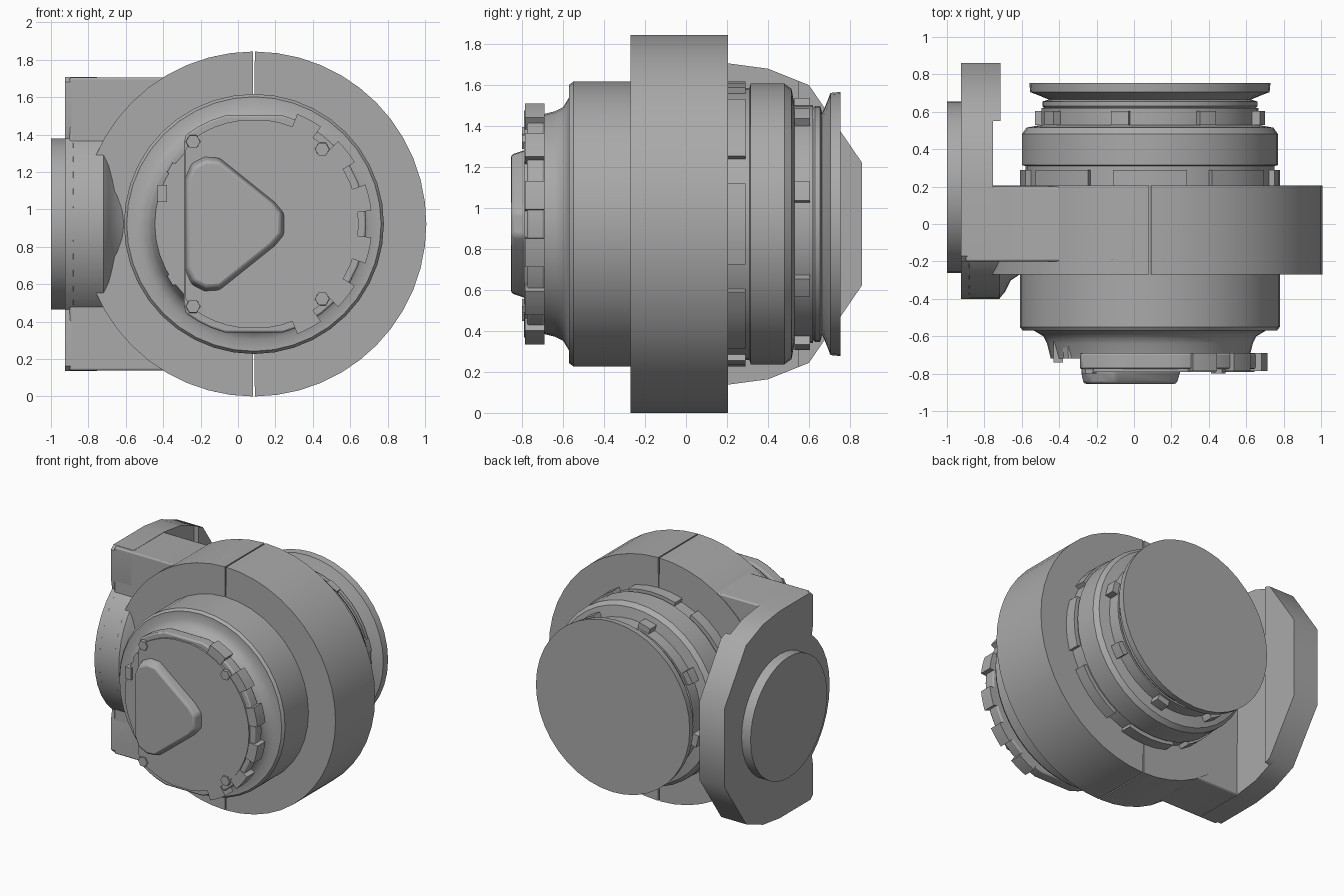
import bpy, bmesh, math
from math import cos, sin, pi, radians

if "Cube" in bpy.data.objects:
    bpy.data.objects.remove(bpy.data.objects["Cube"])

grey = bpy.data.materials.new("machine_grey")
grey.use_nodes = True
COLOUR = (0.4, 0.4, 0.4, 1)
grey.diffuse_color = COLOUR
grey.node_tree.nodes["Principled BSDF"].inputs["Base Color"].default_value = COLOUR

CX, CZ = 0.085, 0.922      # main axis, running along y
SY = 0.197                 # side axis, running along x


def finish(name, bm, bevel=0, angle=35):
    bmesh.ops.remove_doubles(bm, verts=bm.verts, dist=0.0001)
    bmesh.ops.recalc_face_normals(bm, faces=bm.faces)
    mesh = bpy.data.meshes.new(name)
    bm.to_mesh(mesh)
    bm.free()
    mesh.materials.append(grey)
    ob = bpy.data.objects.new(name, mesh)
    bpy.context.collection.objects.link(ob)
    if bevel:
        mod = ob.modifiers.new("edge_round", "BEVEL")
        mod.width, mod.segments = bevel, 2
        mod.limit_method = "ANGLE"
    bpy.ops.object.select_all(action="DESELECT")
    ob.select_set(True)
    bpy.context.view_layer.objects.active = ob
    bpy.ops.object.shade_smooth_by_angle(angle=radians(angle))
    return ob


def turn(name, profile, axis="y", start=0, end=360, steps=40):
    """Revolve (radius, position) points about the main or the side axis."""
    bm = bmesh.new()
    full = end - start >= 360
    rows = []
    for i in range(steps + 1):
        a = radians(start + (end - start) * i / steps)
        row = []
        for r, p in profile:
            if axis == "y":
                co = (CX + r * cos(a), p, CZ + r * sin(a))
            else:
                co = (p, SY + r * cos(a), CZ + r * sin(a))
            row.append(bm.verts.new(co))
        rows.append(row)
    n = len(profile)
    for ra, rb in zip(rows, rows[1:]):
        for j in range(n):
            k = (j + 1) % n
            if profile[j][0] == 0 and profile[k][0] == 0:
                continue
            bm.faces.new((ra[j], ra[k], rb[k], rb[j]))
    if not full:
        bm.faces.new(rows[0])
        bm.faces.new(rows[-1])
    bmesh.ops.dissolve_degenerate(bm, dist=0.00001, edges=bm.edges)
    return finish(name, bm)


def prism(name, outline, axis, p0, p1, inset=1.0, bevel=0):
    """Extrude an outline along an axis; inset scales the far end."""
    bm = bmesh.new()
    mu = sum(p[0] for p in outline) / len(outline)
    mv = sum(p[1] for p in outline) / len(outline)

    def place(u, v, p):
        return (u, p, v) if axis == "y" else (p, u, v)
    near = [bm.verts.new(place(u, v, p0)) for u, v in outline]
    far = [bm.verts.new(place(mu + (u - mu) * inset, mv + (v - mv) * inset, p1))
           for u, v in outline]
    bm.faces.new(near)
    bm.faces.new(far)
    for i in range(len(near)):
        j = (i + 1) % len(near)
        bm.faces.new((near[i], near[j], far[j], far[i]))
    return finish(name, bm, bevel)


def mirrored(points):
    """Close an upper outline with its reflection below the main axis."""
    return points + [(u, 2 * CZ - v) for u, v in reversed(points)]


def clipped_circle(r, left, top, n=48):
    pts = []
    for i in range(n):
        a = 2 * pi * i / n
        pts.append((max(left, CX + r * cos(a)),
                    CZ + max(-top, min(top, r * sin(a)))))
    return [p for i, p in enumerate(pts) if p != pts[i - 1]]


def lugs(name, angles, width, r0, r1, y0, y1):
    for i, a in enumerate(angles):
        turn(f"{name}_{i + 1}", [(r0, y0), (r1, y0), (r1, y1), (r0, y1)],
             start=a - width / 2, end=a + width / 2, steps=4)


# Split clamp ring
RING = [(0.6, -0.27), (0.922, -0.27), (0.922, 0.205), (0.6, 0.205)]
turn("clamp_ring_right", RING, start=-89.7, end=89.7, steps=24)
turn("clamp_ring_left", RING, start=90.3, end=269.7, steps=24)

# Drum with stepped front and back collars
turn("drum", [(0, -0.72), (0.53, -0.72), (0.55, -0.64), (0.57, -0.60),
              (0.62, -0.57), (0.68, -0.57), (0.695, -0.55), (0.695, 0.2),
              (0.665, 0.2), (0.665, 0.31), (0.685, 0.315), (0.685, 0.48),
              (0.66, 0.515), (0.58, 0.53), (0.58, 0.62), (0.54, 0.62), (0, 0.62)])
lugs("rear_collar_lug", range(0, 360, 45), 33, 0.6, 0.695, 0.2, 0.29)
lugs("rear_stop", range(15, 360, 45), 9, 0.55, 0.625, 0.53, 0.605)

# Rear end flange
turn("rear_flange", [(0, 0.6), (0.55, 0.6), (0.575, 0.63), (0.575, 0.655), (0.54, 0.665),
                     (0.6, 0.69), (0.64, 0.705), (0.645, 0.755), (0, 0.755)])

# Front cover, with lugs around its open side
prism("cover_flange", clipped_circle(0.6, -0.29, 0.58), "y", -0.69, -0.775, bevel=0.01)
prism("cover_plate", clipped_circle(0.56, -0.28, 0.555), "y", -0.75, -0.79)
lugs("cover_lug", (-62, -38, -13, 13, 38, 62), 13, 0.55, 0.632, -0.785, -0.69)
bump = mirrored([(-0.285, 1.17), (-0.25, 1.25), (-0.18, 1.285), (-0.1, 1.28),
                 (0.2, 1.04), (0.25, 0.98)])
prism("cover_bump", bump, "y", -0.78, -0.855, 0.93, 0.015)

# Hinge block and bolts beside the cover
prism("hinge_block", [(-0.4, 0.71), (-0.28, 0.71), (-0.28, 1.13), (-0.4, 1.13)],
      "y", -0.59, -0.7, bevel=0.01)
prism("hinge_tab", [(-0.43, 1.04), (-0.38, 1.04), (-0.38, 1.13), (-0.43, 1.13)],
      "y", -0.62, -0.74)


def hexagon(x, z, r):
    return [(x + r * cos(i * pi / 3), z + r * sin(i * pi / 3)) for i in range(6)]


for side, s in (("upper", 1), ("lower", -1)):
    prism(f"{side}_hinge_bolt", hexagon(-0.325, CZ + s * 0.28, 0.058), "y", -0.58, -0.72, 0.9)
    for x, h in ((-0.24, 0.44), (0.45, 0.4)):
        prism(f"{side}_cover_bolt_{'left' if x > 0 else 'right'}",
              hexagon(x, CZ + s * h, 0.045), "y", -0.7, -0.8, 0.85)

# Bracket body joining the ring to the side plate
body = mirrored([(-0.9, 1.705), (-0.4, 1.705), (-0.27, 1.77), (-0.12, 1.82), (0.0, 1.84)])
prism("bracket_body", body, "y", -0.2, 0.2, bevel=0.01)

# Side plate: straight rear, round front, arms above and below
front = [(SY + 0.597 * cos(radians(a)), CZ + 0.597 * sin(radians(a)))
         for a in range(180, 129, -10)]
plate = mirrored(front + [(-0.2, 1.45), (-0.2, 1.68), (-0.17, 1.707), (0.2, 1.707),
                          (0.4, 1.68), (0.6, 1.6), (0.86, 1.22)])
prism("side_plate", plate[:-len(front)] + plate[-len(front):-1], "x", -0.925, -0.755)
turn("plate_boss", [(0, -0.91), (0.57, -0.91), (0.597, -0.88), (0.597, -0.72),
                    (0.56, -0.69), (0.5, -0.66), (0.46, -0.6), (0, -0.6)],
     axis="x", start=90, end=270, steps=20)
prism("plate_rear_lip", mirrored([(0.55, 1.62), (0.6, 1.6), (0.86, 1.22)]),
      "x", -0.77, -0.715)

# Side mounting disc
turn("mounting_disc", [(0, -1), (0.458, -1), (0.458, -0.91), (0, -0.91)], axis="x")
